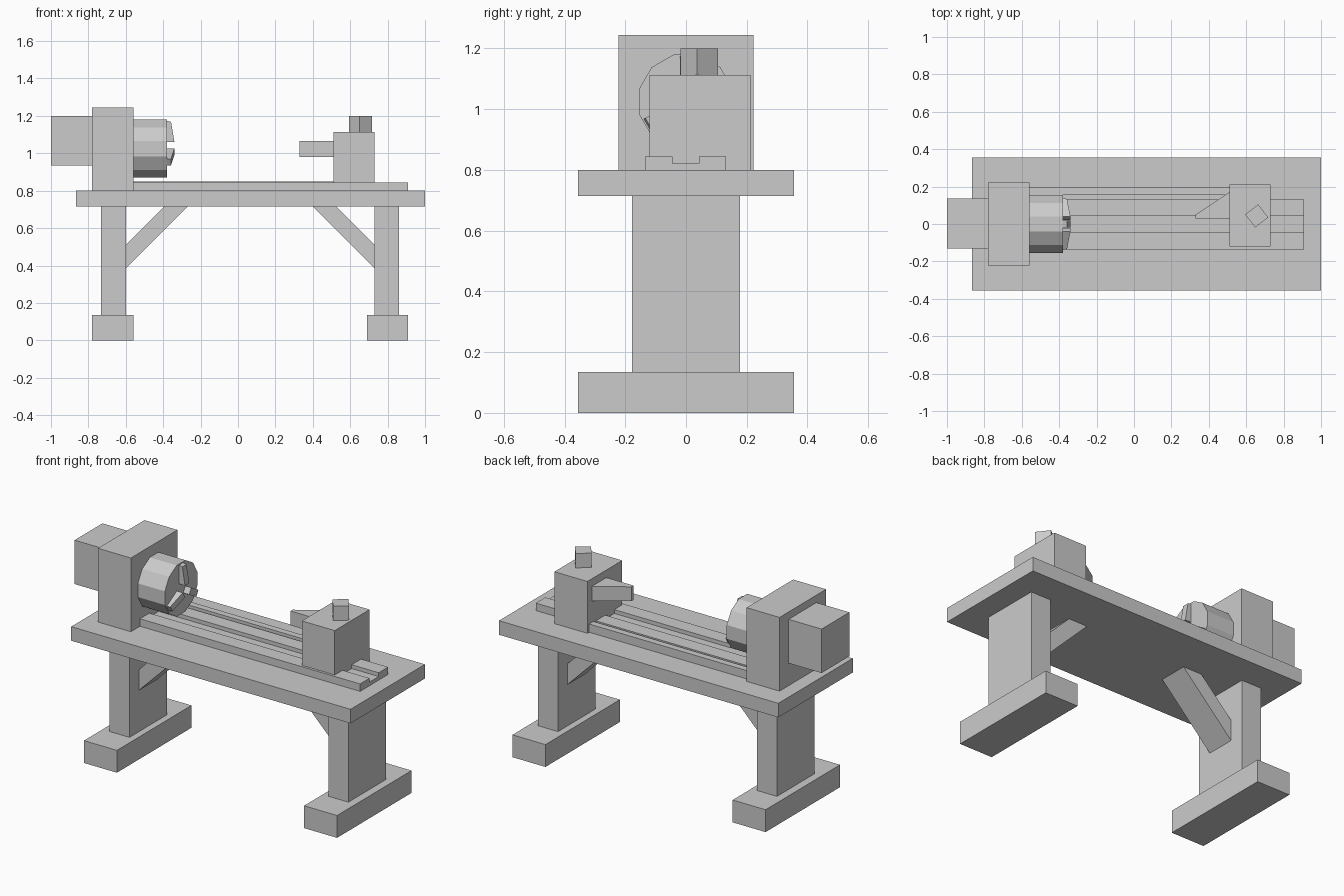
import bpy, bmesh
from math import cos, sin, radians, pi
from mathutils import Matrix, Vector

cube = bpy.data.objects.get("Cube")
if cube:
    bpy.data.objects.remove(cube, do_unlink=True)

GREY = (0.6, 0.6, 0.6, 1)
grey = bpy.data.materials.new("plain_grey")
grey.use_nodes = True
grey.diffuse_color = GREY
grey.node_tree.nodes["Principled BSDF"].inputs["Base Color"].default_value = GREY


def finish(name, bm):
    bmesh.ops.recalc_face_normals(bm, faces=bm.faces)
    mesh = bpy.data.meshes.new(name)
    bm.to_mesh(mesh)
    bm.free()
    mesh.materials.append(grey)
    obj = bpy.data.objects.new(name, mesh)
    bpy.context.collection.objects.link(obj)
    return obj


def prism(name, outline, depth):
    """Extrude a closed 3D outline along a vector."""
    bm = bmesh.new()
    face = bm.faces.new([bm.verts.new(p) for p in outline])
    result = bmesh.ops.extrude_face_region(bm, geom=[face], use_keep_orig=True)
    moved = [v for v in result["geom"] if isinstance(v, bmesh.types.BMVert)]
    bmesh.ops.translate(bm, vec=depth, verts=moved)
    return finish(name, bm)


def box(name, x, y, z):
    outline = [(x[0], y[0], z[0]), (x[1], y[0], z[0]),
               (x[1], y[1], z[0]), (x[0], y[1], z[0])]
    return prism(name, outline, (0, 0, z[1] - z[0]))


# Bench
box("table_top", (-0.865, 1.0), (-0.355, 0.355), (0.715, 0.80))

# Trestles: foot, leg and diagonal brace on each side
TRESTLE_X = 0.065
for side, label in ((-1, "right"), (1, "left")):
    def span(a, b):
        return sorted((TRESTLE_X + side * a, TRESTLE_X + side * b))
    box(label + "_foot", span(0.625, 0.845), (-0.355, 0.355), (0, 0.135))
    box(label + "_leg", span(0.665, 0.797), (-0.178, 0.178), (0.135, 0.715))
    profile = ((0.665, 0.385), (0.665, 0.51), (0.46, 0.715), (0.335, 0.715))
    prism(label + "_brace",
          [(TRESTLE_X + side * a, -0.088, z) for a, z in profile], (0, 0.176, 0))

# Grooved bed and the rail behind it
bed_profile = [(-0.135, 0.80), (0.132, 0.80), (0.132, 0.845), (0.042, 0.845),
               (0.042, 0.822), (-0.045, 0.822), (-0.045, 0.845), (-0.135, 0.845)]
prism("bed", [(-0.56, y, z) for y, z in bed_profile], (1.47, 0, 0))
box("rear_rail", (-0.56, 0.51), (0.155, 0.195), (0.80, 0.85))

# Headstock and motor housing
box("headstock", (-0.78, -0.56), (-0.222, 0.222), (0.80, 1.245))
box("motor_housing", (-1.0, -0.78), (-0.13, 0.135), (0.935, 1.20))

# Twelve-sided chuck
AXIS_Z = 1.025
ring = [radians(15 + 30 * k) for k in range(12)]
prism("chuck", [(-0.56, 0.16 * cos(a), AXIS_Z + 0.16 * sin(a)) for a in ring],
      (0.18, 0, 0))

# Three tapered jaws around the chuck axis
jaw_profile = [(-0.385, 0.035), (-0.34, 0.035), (-0.358, 0.143), (-0.385, 0.15)]
for k in range(3):
    jaw = prism(f"jaw_{k + 1}", [(x, -0.02, r) for x, r in jaw_profile], (0, 0.04, 0))
    jaw.data.transform(Matrix.Translation((0, 0, AXIS_Z))
                       @ Matrix.Rotation(2 * pi * k / 3, 4, "X"))

# Tailstock with tapered tool
box("tailstock", (0.51, 0.73), (-0.12, 0.212), (0.80, 1.113))
tool = [(0.33, 0.03), (0.51, 0.03), (0.51, 0.17), (0.33, 0.05)]
prism("tool", [(x, y, 0.98) for x, y in tool], (0, 0, 0.087))

# Turned square knob on the tailstock
h = 0.044
knob = box("knob", (-h, h), (-h, h), (1.113, 1.20))
knob.data.transform(Matrix.Translation(Vector((0.656, 0.043, 0)))
                    @ Matrix.Rotation(radians(38), 4, "Z"))
